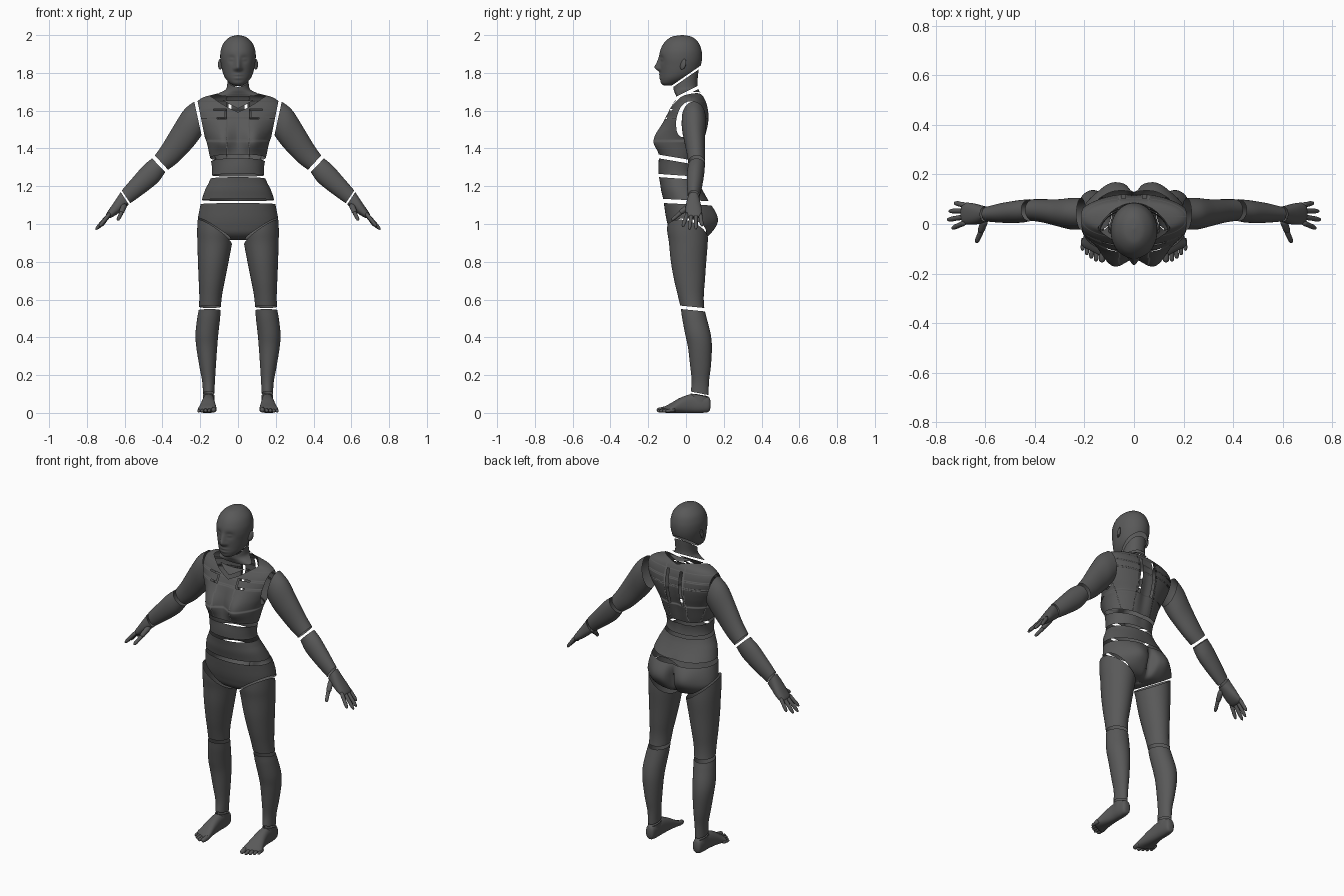
import bpy, bmesh, math
from mathutils import Vector as V

if "Cube" in bpy.data.objects:
    bpy.data.objects.remove(bpy.data.objects["Cube"])

grey = bpy.data.materials.new("dark_grey")
grey.diffuse_color = (.1, .1, .1, 1)
grey.use_nodes = True
grey.node_tree.nodes["Principled BSDF"].inputs["Base Color"].default_value = grey.diffuse_color


def gauss(a, c, w):
    return math.exp(-((a - c) / w) ** 2)


def spline(rows, sub):
    # Catmull-Rom interpolation of section tuples
    out = []
    for i in range(len(rows) - 1):
        a, b, c, d = (rows[max(0, min(len(rows) - 1, i + k))] for k in (-1, 0, 1, 2))
        for j in range(sub):
            t = j / sub
            out.append([.5 * (2 * q + (r - p) * t + (2 * p - 5 * q + 4 * r - s) * t * t
                              + (3 * q - p - 3 * r + s) * t ** 3) for p, q, r, s in zip(a, b, c, d)])
    return out + [list(rows[-1])]


def loft(bm, frames, segs=40, n=2.0, side=1, shape=None, caps=(False, False)):
    rings = []
    for c, u, v in frames:
        ring = []
        for k in range(segs):
            a = 2 * math.pi * k / segs
            ca, sa = math.cos(a), math.sin(a)
            p = c + u * math.copysign(abs(ca) ** (2 / n), ca) + v * math.copysign(abs(sa) ** (2 / n), sa)
            if shape:
                p = shape(p)
            ring.append(bm.verts.new((p.x * side, p.y, p.z)))
        rings.append(ring)
    for r0, r1 in zip(rings, rings[1:]):
        for k in range(segs):
            m = (k + 1) % segs
            bm.faces.new((r0[k], r0[m], r1[m], r1[k]))
    for use, r in zip(caps, (rings[0], rings[-1])):
        if use:
            bm.faces.new(r)


def level(rows, sub=6):
    # horizontal sections: z, x min, x max, y front, y back
    return [(V(((a + b) / 2, (f + k) / 2, z)), V(((b - a) / 2, 0, 0)), V((0, (k - f) / 2, 0)))
            for z, a, b, f, k in spline(rows, sub)]


def slanted(rows, sub=6):
    # arm sections: outer x, z, inner x, z, y front, y back
    return [(V(((a + c) / 2, (f + k) / 2, (b + d) / 2)), V(((a - c) / 2, 0, (b - d) / 2)), V((0, (k - f) / 2, 0)))
            for a, b, c, d, f, k in spline(rows, sub)]


def digit(bm, a, b, r, side):
    # rounded, tapered finger or toe
    a, b = V(a), V(b)
    d = (b - a).normalized()
    u = d.cross(V((0, 0, 1))).normalized()
    w = d.cross(u)
    prof = [(0, .9), (.25, 1.05), (.5, .95), (.75, .95), (.9, .75), (.97, .45), (1, .1)]
    loft(bm, [(a.lerp(b, t), u * r * s, w * r * s) for t, s in prof], 14, side=side, caps=(True, True))


def cut(bm, co, no):
    # remove everything on the side the normal points to
    bmesh.ops.bisect_plane(bm, geom=bm.verts[:] + bm.edges[:] + bm.faces[:],
                           plane_co=co, plane_no=no, clear_outer=True)


def keep(bm, below=None, above=None):
    # planes given as z = height + slope * y
    if below:
        cut(bm, (0, 0, below[0]), (0, -below[1], 1))
    if above:
        cut(bm, (0, 0, above[0]), (0, above[1], -1))


def drop(bm, planes):
    # delete the region lying on the positive side of every plane
    planes = [(V(co), V(no)) for co, no in planes]
    for co, no in planes:
        bmesh.ops.bisect_plane(bm, geom=bm.verts[:] + bm.edges[:] + bm.faces[:], plane_co=co, plane_no=no)
    kill = [f for f in bm.faces if all((f.calc_center_median() - co).dot(no) > 0 for co, no in planes)]
    bmesh.ops.delete(bm, geom=kill, context='FACES')


def slot(bm, x0, x1, z0, z1, sy):
    # narrow opening through the front (-1) or back (1) of a shell
    drop(bm, [((x0, 0, 0), (1, 0, 0)), ((x1, 0, 0), (-1, 0, 0)), ((0, 0, z0), (0, 0, 1)),
              ((0, 0, z1), (0, 0, -1)), ((0, .03, 0), (0, sy, 0))])


def finish(bm, name):
    bmesh.ops.recalc_face_normals(bm, faces=bm.faces[:])
    me = bpy.data.meshes.new(name)
    bm.to_mesh(me)
    bm.free()
    me.polygons.foreach_set("use_smooth", [True] * len(me.polygons))
    me.materials.append(grey)
    ob = bpy.data.objects.new(name, me)
    bpy.context.collection.objects.link(ob)


# Torso profile: z, half width, front y, back y
torso = [(1.86, .058, -.03, .07), (1.80, .057, -.055, .065), (1.74, .057, -.065, .06), (1.71, .068, -.065, .068),
         (1.69, .115, -.058, .08), (1.665, .195, -.052, .098), (1.62, .23, -.08, .115), (1.56, .222, -.107, .122),
         (1.50, .196, -.122, .114), (1.44, .168, -.13, .097), (1.37, .152, -.14, .078), (1.31, .139, -.146, .062),
         (1.26, .138, -.144, .06), (1.22, .154, -.138, .07), (1.18, .174, -.132, .088), (1.13, .191, -.12, .115),
         (1.08, .203, -.113, .14), (1.03, .212, -.105, .152), (.99, .212, -.095, .15), (.95, .19, -.08, .13),
         (.925, .13, -.05, .1), (.915, .03, .0, .05)]
torso = [(z, -w, w, f, b) for z, w, f, b in torso]


def body_shape(p):
    x = abs(p.x)
    if p.y < .03:
        fade = min(1, (.03 - p.y) / .08)
        p.y -= .054 * fade * gauss(x, .085, .062) * gauss(p.z, 1.44, .085 if p.z > 1.44 else .06)
    if p.y > .05:
        p.y += .025 * gauss(x, .09, .06) * gauss(p.z, 1.03, .07)
        p.y -= .045 * gauss(x, 0, .02) * gauss(p.z, 1.0, .07)
        p.y -= .012 * gauss(x, 0, .03) * gauss(p.z, 1.45, .15)
    return p


SHELLS = {"neck": ((1.772, .69), (1.70, .5)), "collar": ((1.682, .5), None), "chest": (None, (1.343, -.17)),
          "midriff": ((1.323, -.17), (1.255, -.07)), "abdomen": ((1.238, -.07), (1.127, -.05)),
          "pelvis": ((1.105, -.05), None)}
for name, (below, above) in SHELLS.items():
    bm = bmesh.new()
    loft(bm, level(torso, 7), 112, 2.1, shape=body_shape, caps=(False, True))
    keep(bm, below, above)
    if name == "collar":    # V-shaped lower edge
        for s in (-1, 1):
            cut(bm, (0, 0, 1.652), (.35 * s, .48, -1))
    if name == "chest":
        drop(bm, [((0, 0, 1.637), (.35 * s, -.48, 1)) for s in (-1, 1)])
        keep(bm, below=(1.685, .5))
        for s in (-1, 1):   # arm holes, back slits and collarbone slits
            cut(bm, (s * .184, 0, 1.5), (s, 0, -.2))
            for a, b, z0, z1, sy in ((.035, .05, 1.44, 1.65, 1), (.06, .13, 1.60, 1.608, -1),
                                     (.06, .068, 1.565, 1.60, -1), (.06, .11, 1.557, 1.565, -1)):
                slot(bm, min(a * s, b * s), max(a * s, b * s), z0, z1, sy)
    if name == "pelvis":
        for s in (-1, 1):   # leg openings
            cut(bm, (0, 0, .886), (.69 * s, -.25, -1))
    finish(bm, name)

# Head with sculpted face and ears
head = [(2.0, .004, -.025, -.015), (1.99, .042, -.078, .032), (1.96, .075, -.115, .066), (1.92, .091, -.136, .082),
        (1.88, .094, -.142, .085), (1.84, .089, -.139, .078), (1.80, .08, -.137, .06), (1.77, .066, -.136, .02),
        (1.745, .043, -.132, -.03), (1.732, .02, -.115, -.07)]


def face_shape(p):
    x = abs(p.x)
    if p.y < -.06:
        p.y -= gauss(x, 0, .015) * (.024 * gauss(p.z, 1.828, .019) + .012 * gauss(p.z, 1.855, .024))
        p.y -= .006 * gauss(x, .016, .011) * gauss(p.z, 1.822, .011)
        p.y += .010 * gauss(x, .034, .022) * gauss(p.z, 1.872, .019)
        p.y -= .005 * gauss(x, .034, .013) * gauss(p.z, 1.871, .009)
        p.y -= .005 * gauss(x, 0, .024) * (gauss(p.z, 1.79, .008) + gauss(p.z, 1.772, .008))
    return p


bm = bmesh.new()
loft(bm, level([(z, -w, w, f, b) for z, w, f, b in head], 12), 112, 2.0, shape=face_shape, caps=(True, True))
keep(bm, above=(1.785, .69))
for s in (-1, 1):
    ears = bmesh.ops.create_uvsphere(bm, u_segments=20, v_segments=14, radius=1)["verts"]
    for v in ears:
        v.co = V((s * .094 + v.co.x * .010 + s * .007 * v.co.y, -.015 + v.co.y * .015 + v.co.z * .006,
                  1.845 + v.co.z * .028))
finish(bm, "head")

leg = [(1.06, .015, .212, -.10, .11), (.97, .018, .216, -.1, .115), (.90, .031, .215, -.09, .115),
       (.80, .05, .212, -.08, .107), (.70, .07, .208, -.062, .1), (.62, .085, .205, -.043, .094),
       (.555, .091, .207, -.028, .097), (.50, .095, .216, -.02, .11), (.42, .104, .225, -.005, .13),
       (.35, .11, .221, .01, .137), (.25, .117, .205, .022, .132), (.17, .122, .19, .03, .122),
       (.11, .125, .186, .025, .12), (.05, .125, .187, .02, .12)]
# Foot sections: y, x inner, x outer, z bottom, z top
foot = [(.13, .143, .167, .03, .06), (.12, .13, .18, .006, .085), (.08, .125, .186, 0, .095), (.03, .124, .187, 0, .1),
        (-.03, .12, .196, 0, .08), (-.075, .115, .206, 0, .052), (-.1, .114, .213, 0, .036), (-.112, .125, .205, .008, .025)]
upper_arm = [(.232, 1.648, .193, 1.47, -.022, .105), (.285, 1.605, .225, 1.425, -.022, .105),
             (.34, 1.52, .265, 1.38, -.01, .1), (.40, 1.42, .32, 1.325, .005, .1), (.44, 1.363, .37, 1.287, .012, .1)]
forearm = [(.455, 1.347, .385, 1.275, .012, .1), (.50, 1.31, .425, 1.22, .005, .096),
           (.56, 1.242, .50, 1.16, .005, .085), (.615, 1.178, .57, 1.11, .01, .07)]
palm = [(.621, 1.169, .578, 1.103, .01, .07), (.648, 1.128, .608, 1.078, .0, .078), (.675, 1.088, .64, 1.052, -.003, .085),
        (.695, 1.058, .668, 1.035, 0, .085), (.7, 1.045, .685, 1.03, .01, .075)]

for side, tag in ((1, "left"), (-1, "right")):
    # Legs cut into thigh and shin
    for name, below, above in (("thigh", None, (.565, -.1)), ("shin", (.547, -.1), (.118, -.2))):
        bm = bmesh.new()
        loft(bm, level(leg), 48, side=side)
        keep(bm, below, above)
        if name == "thigh":
            cut(bm, (0, 0, .872), (-.69 * side, .25, 1))
        finish(bm, f"{tag}_{name}")

    # Foot with ankle stub and toes, turned slightly outwards
    bm = bmesh.new()
    loft(bm, level(leg), 48, side=side)
    keep(bm, (.108, -.2), (.055, 0))
    frames = [(V(((a + b) / 2, y, (c + d) / 2)), V(((b - a) / 2, (b - a) / 2 * max(0, .03 - y) * 3.5, 0)),
               V((0, 0, (d - c) / 2))) for y, a, b, c, d in spline(foot, 5)]
    loft(bm, frames, 40, 2.4, side, caps=(True, True))
    for x, tip, r in ((.126, -.155, .014), (.15, -.152, .01), (.169, -.14, .01), (.187, -.126, .009), (.204, -.108, .009)):
        digit(bm, (x, tip + .05, r + .006), (x + .004, tip, r), r, side)
    finish(bm, f"{tag}_foot")

    # Arms
    for name, rows in (("upper_arm", upper_arm), ("forearm", forearm)):
        bm = bmesh.new()
        loft(bm, slanted(rows), 48, side=side)
        finish(bm, f"{tag}_{name}")

    # Hand with fingers and thumb
    bm = bmesh.new()
    loft(bm, slanted(palm, 5), 32, 2.3, side, caps=(False, True))
    for y0, y1, x, z in ((.075, .085, .725, .988), (.053, .052, .747, .972), (.03, .017, .754, .97), (.008, -.018, .735, .985)):
        digit(bm, (.678, y0, 1.055), (x, y1, z), .0105, side)
    digit(bm, (.602, .02, 1.10), (.62, -.035, 1.055), .015, side)
    digit(bm, (.614, -.022, 1.065), (.637, -.076, 1.02), .0105, side)
    finish(bm, f"{tag}_hand")
